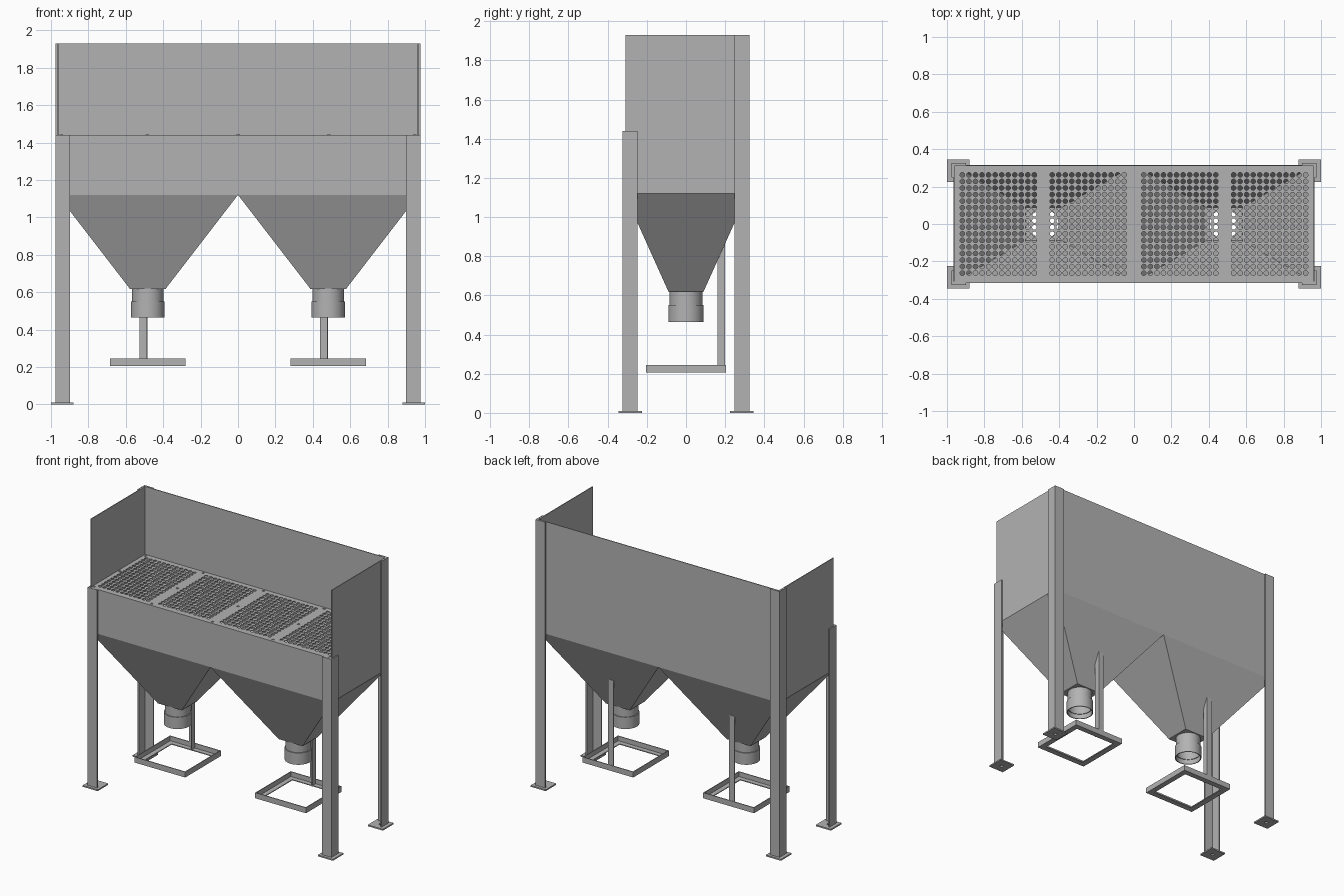
import bpy
import bmesh
from math import cos, sin, pi, radians

if "Cube" in bpy.data.objects:
    bpy.data.objects.remove(bpy.data.objects["Cube"], do_unlink=True)

steel = bpy.data.materials.new("grey_steel")
steel.use_nodes = True
GREY = (0.45, 0.45, 0.45, 1)
steel.diffuse_color = GREY
steel.node_tree.nodes["Principled BSDF"].inputs["Base Color"].default_value = GREY

SHEET = 0.006          # sheet thickness
X, Y = 0.965, 0.315    # half size of the bin
RIM, DECK, TOP = 1.12, 1.44, 1.93
OUTLET = 0.62
HX = X / 2             # hopper centre


def finish(bm, name, thickness=0, offset=0, smooth=False):
    bmesh.ops.remove_doubles(bm, verts=bm.verts, dist=0.0001)
    mesh = bpy.data.meshes.new(name)
    bm.to_mesh(mesh)
    bm.free()
    mesh.materials.append(steel)
    ob = bpy.data.objects.new(name, mesh)
    bpy.context.collection.objects.link(ob)
    if thickness:
        mod = ob.modifiers.new("Thickness", "SOLIDIFY")
        mod.thickness = thickness
        mod.offset = offset
    if smooth:
        bpy.ops.object.select_all(action="DESELECT")
        bpy.context.view_layer.objects.active = ob
        ob.select_set(True)
        bpy.ops.object.shade_smooth_by_angle(angle=radians(35))
    return ob


def face(bm, points):
    return bm.faces.new([bm.verts.new(p) for p in points])


def prism(bm, points, direction):
    """Extrude a flat outline along a direction."""
    base = face(bm, points)
    out = bmesh.ops.extrude_face_region(bm, geom=[base], use_keep_orig=True)
    moved = [g for g in out["geom"] if isinstance(g, bmesh.types.BMVert)]
    bmesh.ops.translate(bm, verts=moved, vec=direction)
    bmesh.ops.recalc_face_normals(bm, faces=bm.faces)


def add_box(bm, x, y, z):
    (x0, x1), (y0, y1), (z0, z1) = sorted(x), sorted(y), z
    prism(bm, [(x0, y0, z0), (x1, y0, z0), (x1, y1, z0), (x0, y1, z0)], (0, 0, z1 - z0))


def box(name, x, y, z):
    bm = bmesh.new()
    add_box(bm, x, y, z)
    return finish(bm, name)


def flat(bm, x0, x1, y0, y1, z):
    face(bm, [(x0, y0, z), (x1, y0, z), (x1, y1, z), (x0, y1, z)])


def holed_cell(bm, cx, cy, z, hx, hy, r, n=16):
    """Rectangle with a round hole in its middle."""
    def pair(i):
        c, s = cos(2 * pi * i / n), sin(2 * pi * i / n)
        k = 1 / max(abs(c), abs(s))
        return (cx + r * c, cy + r * s, z), (cx + hx * c * k, cy + hy * s * k, z)
    for i in range(n):
        (a, b), (c, d) = pair(i), pair(i + 1)
        face(bm, [a, b, d, c])


def tube(name, cx, cy, r_in, r_out, z0, z1, n=40):
    bm = bmesh.new()
    profile = [(r_in, z0), (r_out, z0), (r_out, z1), (r_in, z1)]
    for i in range(n):
        a, b = 2 * pi * i / n, 2 * pi * (i + 1) / n
        for j in range(4):
            (r, z), (q, w) = profile[j], profile[(j + 1) % 4]
            face(bm, [(cx + r * cos(a), cy + r * sin(a), z), (cx + r * cos(b), cy + r * sin(b), z),
                      (cx + q * cos(b), cy + q * sin(b), w), (cx + q * cos(a), cy + q * sin(a), w)])
    return finish(bm, name, smooth=True)


# Bin walls: low front, tall back and sides
box("front_wall", (-X, X), (-Y + SHEET, -Y), (RIM, DECK))
box("back_wall", (-X, X), (Y - SHEET, Y), (RIM, TOP))
for side, s in (("left", 1), ("right", -1)):
    box(side + "_wall", (s * (X - SHEET), s * X), (-0.308, Y), (RIM, TOP))

# Angle-iron legs with drilled foot plates
LX, LY, FLANGE, T = 0.975, 0.325, 0.077, 0.009
for side, s in (("left", 1), ("right", -1)):
    for end, e, height in (("front", -1, DECK), ("back", 1, TOP)):
        bm = bmesh.new()
        add_box(bm, (s * LX, s * (LX - FLANGE)), (e * LY, e * (LY - T)), (0.01, height))
        add_box(bm, (s * LX, s * (LX - T)), (e * (LY - T), e * (LY - FLANGE)), (0.01, height))
        finish(bm, f"{end}_{side}_leg")
        bm = bmesh.new()
        holed_cell(bm, s * 0.94, e * 0.285, 0.005, 0.06, 0.06, 0.012)
        finish(bm, f"{end}_{side}_foot", 0.01)

# Perforated deck: four fields of holes with plain strips between
COLS, ROWS, PITCH, HOLE = 12, 16, 0.035, 0.0125
FIELD_W, FIELD_H = COLS * PITCH, ROWS * PITCH
deck_z = DECK - SHEET / 2
bm = bmesh.new()
starts = [-0.935, -0.455, 0.035, 0.515]
edge = -X
for x0 in starts:
    flat(bm, edge, x0, -FIELD_H / 2, FIELD_H / 2, deck_z)
    for i in range(COLS):
        for j in range(ROWS):
            holed_cell(bm, x0 + (i + 0.5) * PITCH, (j + 0.5) * PITCH - FIELD_H / 2,
                       deck_z, PITCH / 2, PITCH / 2, HOLE)
    edge = x0 + FIELD_W
flat(bm, edge, X, -FIELD_H / 2, FIELD_H / 2, deck_z)
for y0, y1 in ((-Y, -FIELD_H / 2), (FIELD_H / 2, Y)):
    flat(bm, -X, X, y0, y1, deck_z)
finish(bm, "perforated_deck", SHEET)

# Deck screws
for x in (-0.945, -0.485, 0, 0.485, 0.945):
    for y in (-0.292, 0, 0.292):
        tube("deck_screw", x, y, 0.004, 0.01, DECK - 0.008, DECK + 0.003, 12)

for side, s in (("left", 1), ("right", -1)):
    cx = s * HX

    # Tapered hopper with an outlet flange
    bm = bmesh.new()
    corners = [(-1, -1), (1, -1), (1, 1), (-1, 1)]
    for k in range(4):
        (a, b), (c, d) = corners[k], corners[(k + 1) % 4]
        face(bm, [(cx + a * 0.097, b * 0.09, OUTLET), (cx + c * 0.097, d * 0.09, OUTLET),
                  (cx + c * HX, d * Y, RIM), (cx + a * HX, b * Y, RIM)])
    finish(bm, side + "_hopper", 0.004, -1)
    bm = bmesh.new()
    holed_cell(bm, cx, 0, OUTLET, 0.097, 0.09, 0.079, 32)
    finish(bm, side + "_outlet_flange", 0.004)

    # Spout and collar
    tube(side + "_spout", cx, 0, 0.079, 0.084, 0.50, OUTLET)
    tube(side + "_collar", cx, 0, 0.084, 0.09, 0.465, 0.55)

    # Angle-iron post, its top cut to the hopper slope
    p0, p1, y0, y1, low = cx - 0.044, cx - 0.001, 0.16, 0.2, 0.205
    bm = bmesh.new()
    add_box(bm, (p0, p1), (y1 - 0.006, y1), (low, 0.86))
    prism(bm, [(p1 - 0.006, y0, low), (p1 - 0.006, y1 - 0.006, low),
               (p1 - 0.006, y1 - 0.006, 0.85), (p1 - 0.006, y0, 0.775)], (0.006, 0, 0))
    finish(bm, side + "_post")

    # Square support frame of angle iron
    bm = bmesh.new()
    h, w, t = 0.203, 0.04, 0.006
    for e in (-1, 1):
        add_box(bm, (cx - h, cx + h), (e * h, e * (h - t)), (low, 0.245))
        add_box(bm, (cx + e * h, cx + e * (h - t)), (-h + t, h - t), (low, 0.245))
        add_box(bm, (cx - h + t, cx + h - t), (e * (h - t), e * (h - w)), (low, low + t))
        add_box(bm, (cx + e * (h - t), cx + e * (h - w)), (-h + w, h - w), (low, low + t))
    finish(bm, side + "_support_frame")
